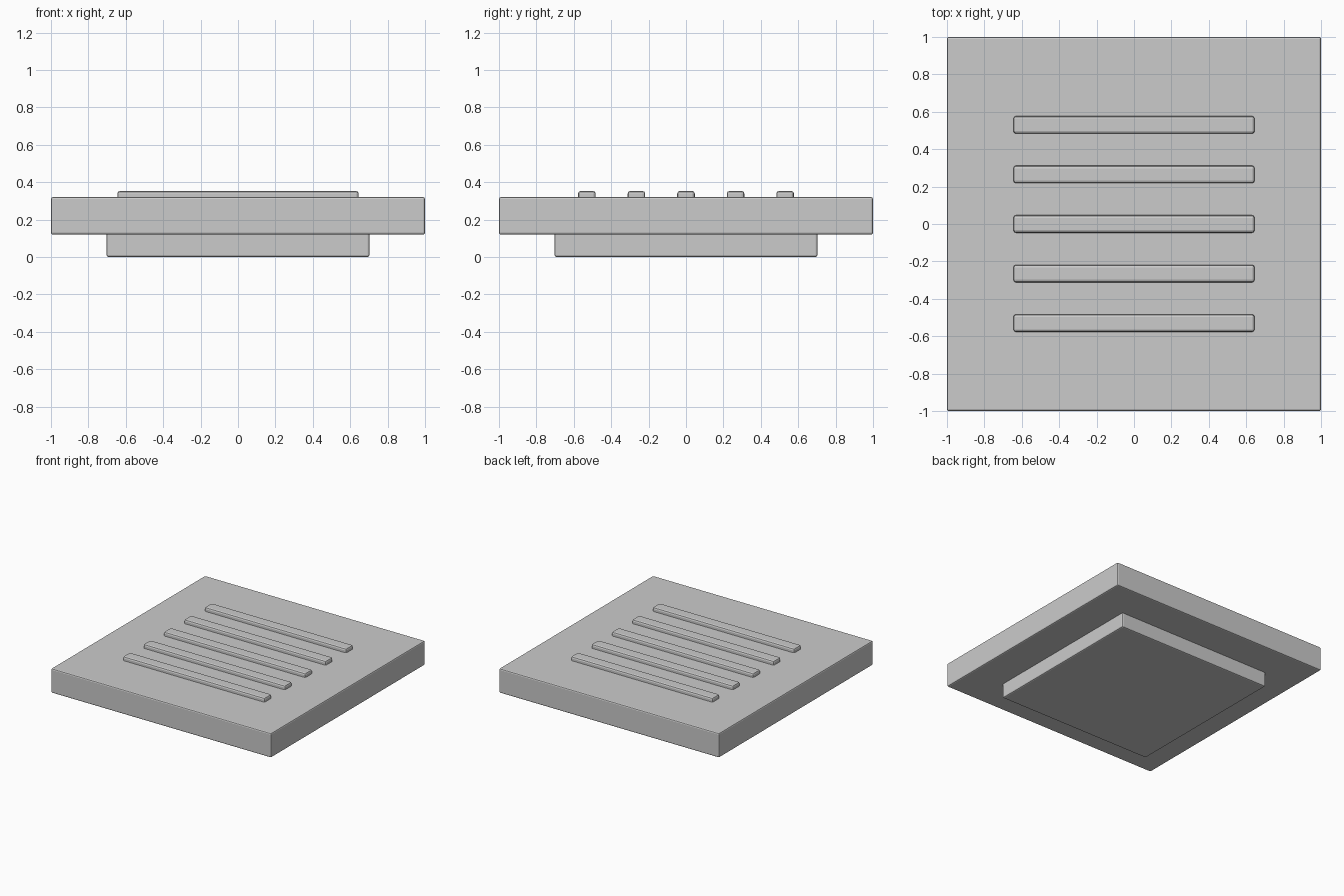
import bpy

if "Cube" in bpy.data.objects:
    bpy.data.objects.remove(bpy.data.objects["Cube"])


def block(name, size, z0, z1, y=0.0, bevel=0.01):
    """Box with softly rounded edges, spanning z0..z1."""
    bpy.ops.mesh.primitive_cube_add(size=1, location=(0, y, (z0 + z1) / 2))
    ob = bpy.context.object
    ob.name = name
    ob.scale = (size[0], size[1], z1 - z0)
    bpy.ops.object.transform_apply(location=False, rotation=False, scale=True)
    mod = ob.modifiers.new("rounded_edges", 'BEVEL')
    mod.width = bevel
    mod.segments = 2
    return ob


# Lower plinth, set in under the slab
block("plinth", (1.405, 1.405), 0.0, 0.13)

# Main square slab
block("slab", (2.0, 2.0), 0.12, 0.32)

# Five parallel raised ribs on top
for i in range(5):
    block(f"rib_{i + 1}", (1.29, 0.094), 0.29, 0.353, y=(i - 2) * 0.265, bevel=0.014)
